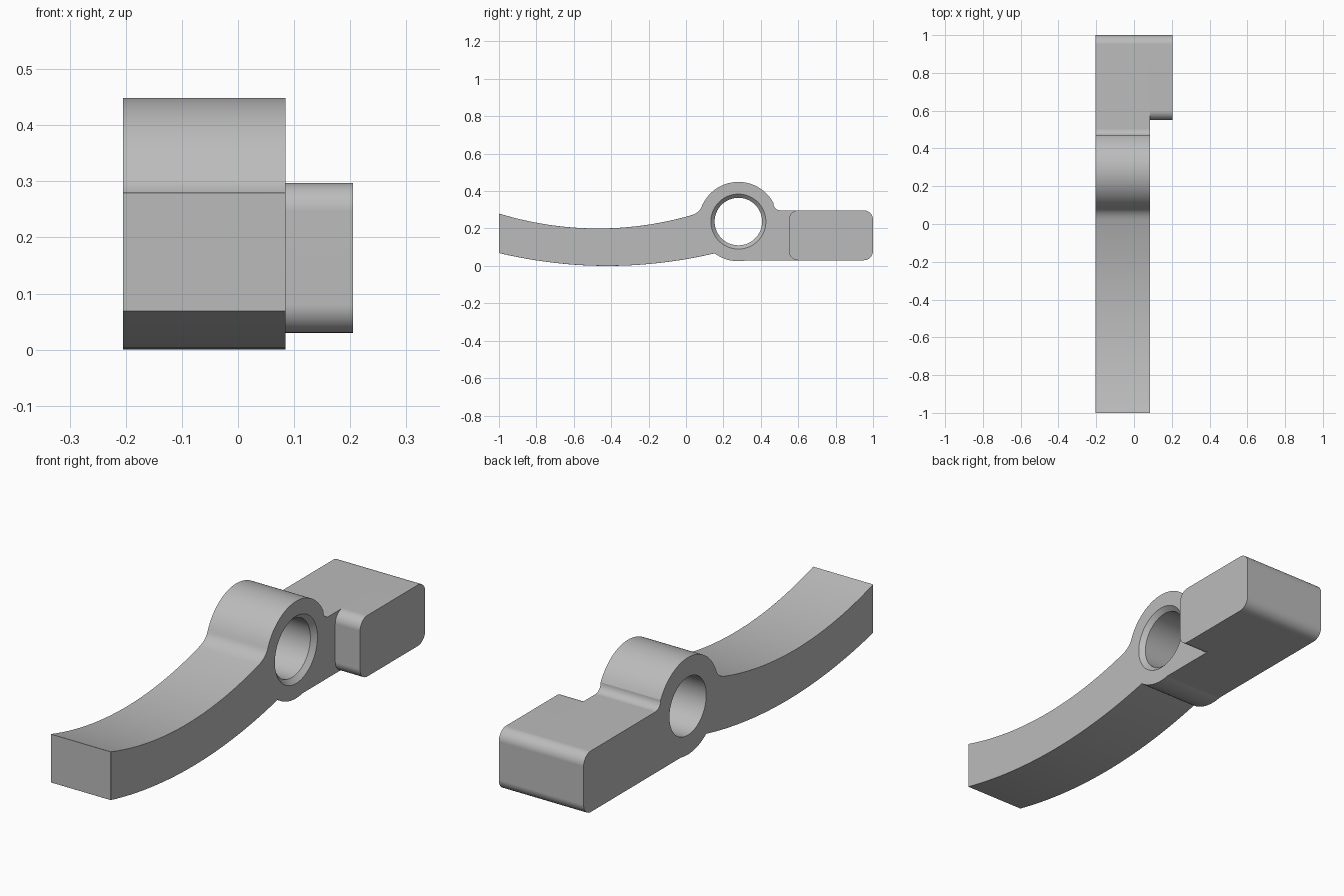
import bpy, bmesh
from math import sin, cos, radians, pi

cube = bpy.data.objects.get("Cube")
if cube:
    bpy.data.objects.remove(cube, do_unlink=True)

X_LEFT, X_RIGHT, X_WIDE = 0.085, -0.205, 0.205
HUB_Y, HUB_Z, HUB_R, HOLE_R = 0.28, 0.237, 0.212, 0.127

grey = bpy.data.materials.new("plain grey")
grey.use_nodes = True
grey.diffuse_color = (0.5, 0.5, 0.5, 1)
grey.node_tree.nodes["Principled BSDF"].inputs["Base Color"].default_value = (0.5, 0.5, 0.5, 1)


def arc(y, z, r, start, end, n):
    angles = [radians(start + (end - start) * i / n) for i in range(n + 1)]
    return [(y + r * cos(a), z + r * sin(a)) for a in angles]


def bow(y0, y1, y_low, z_low, radius, n=28):
    ys = [y0 + (y1 - y0) * i / n for i in range(n + 1)]
    return [(y, z_low + (y - y_low) ** 2 / (2 * radius)) for y in ys]


def blend(a, b, c, n=8):
    ts = [i / n for i in range(1, n)]
    return [tuple((1 - t) ** 2 * p + 2 * t * (1 - t) * q + t * t * r
                  for p, q, r in zip(a, b, c)) for t in ts]


def extrude(name, outline, x0, x1, soften=None):
    """Extrude a (y, z) outline along x and optionally round chosen edges."""
    bm = bmesh.new()
    face = bm.faces.new([bm.verts.new((x0, y, z)) for y, z in outline])
    new = bmesh.ops.extrude_face_region(bm, geom=[face])["geom"]
    bmesh.ops.translate(bm, vec=(x1 - x0, 0, 0),
                        verts=[g for g in new if isinstance(g, bmesh.types.BMVert)])
    bmesh.ops.recalc_face_normals(bm, faces=bm.faces)
    if soften:
        bmesh.ops.bevel(bm, geom=[e for e in bm.edges if soften(e)], offset=0.013,
                        segments=4, profile=0.5, affect='EDGES', clamp_overlap=True)
    return finish(name, bm)


def finish(name, bm):
    mesh = bpy.data.meshes.new(name)
    bm.to_mesh(mesh)
    bm.free()
    mesh.materials.append(grey)
    obj = bpy.data.objects.new(name, mesh)
    bpy.context.collection.objects.link(obj)
    return obj


def combine(target, tool, operation):
    bpy.context.view_layer.objects.active = target
    mod = target.modifiers.new(operation, 'BOOLEAN')
    mod.operation, mod.solver, mod.object = operation, 'EXACT', tool
    bpy.ops.object.modifier_apply(modifier=mod.name)
    bpy.data.objects.remove(tool, do_unlink=True)


# Lever outline: bowed arm, round hub, rounded tail
tail_end = arc(0.95, 0.08, 0.05, -90, 0, 10) + arc(0.95, 0.247, 0.05, 0, 90, 10)
hub_top = arc(HUB_Y, HUB_Z, HUB_R, 27.6, 158, 40)
arm_top = bow(0.02, -1, -0.47, 0.2, 1.756)
outline = (bow(-1, 0.15, -0.42, 0.0, 2.45)
           + arc(HUB_Y, HUB_Z, HUB_R, -127, -77.5, 16)
           + tail_end
           + arc(0.505, 0.335, 0.038, -90, -180, 8)
           + hub_top
           + blend(hub_top[-1], (0.07, 0.282), arm_top[0])
           + arm_top)


def arm_edge(e):
    a, b = (v.co for v in e.verts)
    on_side = min(a.x, b.x) > X_LEFT - 0.001 and max(a.y, b.y) < 0.152 and max(a.z, b.z) < 0.3
    on_front = max(a.y, b.y) < -0.999 and abs(a.x - b.x) > 0.1
    return on_side or on_front


lever = extrude("lever", outline, X_RIGHT, X_LEFT, arm_edge)

# Wide part of the tail block
block_front = arc(0.6, 0.247, 0.05, 90, 180, 10) + arc(0.6, 0.08, 0.05, 180, 270, 10)
block = extrude("tail_block", tail_end + block_front, X_LEFT, X_WIDE)
combine(lever, block, 'UNION')

# Pivot hole with a chamfer on the left side only
bm = bmesh.new()
rings = []
for x, r in ((-0.3, HOLE_R), (X_LEFT - 0.02, HOLE_R), (X_LEFT, HOLE_R + 0.02), (X_LEFT + 0.02, HOLE_R + 0.04)):
    rings.append([bm.verts.new((x, y, z)) for y, z in arc(HUB_Y, HUB_Z, r, 0, 360, 64)[:-1]])
for low, high in zip(rings, rings[1:]):
    for i in range(64):
        j = (i + 1) % 64
        bm.faces.new((low[i], low[j], high[j], high[i]))
bm.faces.new(rings[0])
bm.faces.new(rings[-1])
bmesh.ops.recalc_face_normals(bm, faces=bm.faces)
combine(lever, finish("hole_cutter", bm), 'DIFFERENCE')

# Smooth curved surfaces, crisp flat ones
bpy.ops.object.select_all(action='DESELECT')
lever.select_set(True)
bpy.context.view_layer.objects.active = lever
bpy.ops.object.shade_smooth_by_angle(angle=radians(30))
weighted = lever.modifiers.new("even_normals", 'WEIGHTED_NORMAL')
weighted.keep_sharp = True
